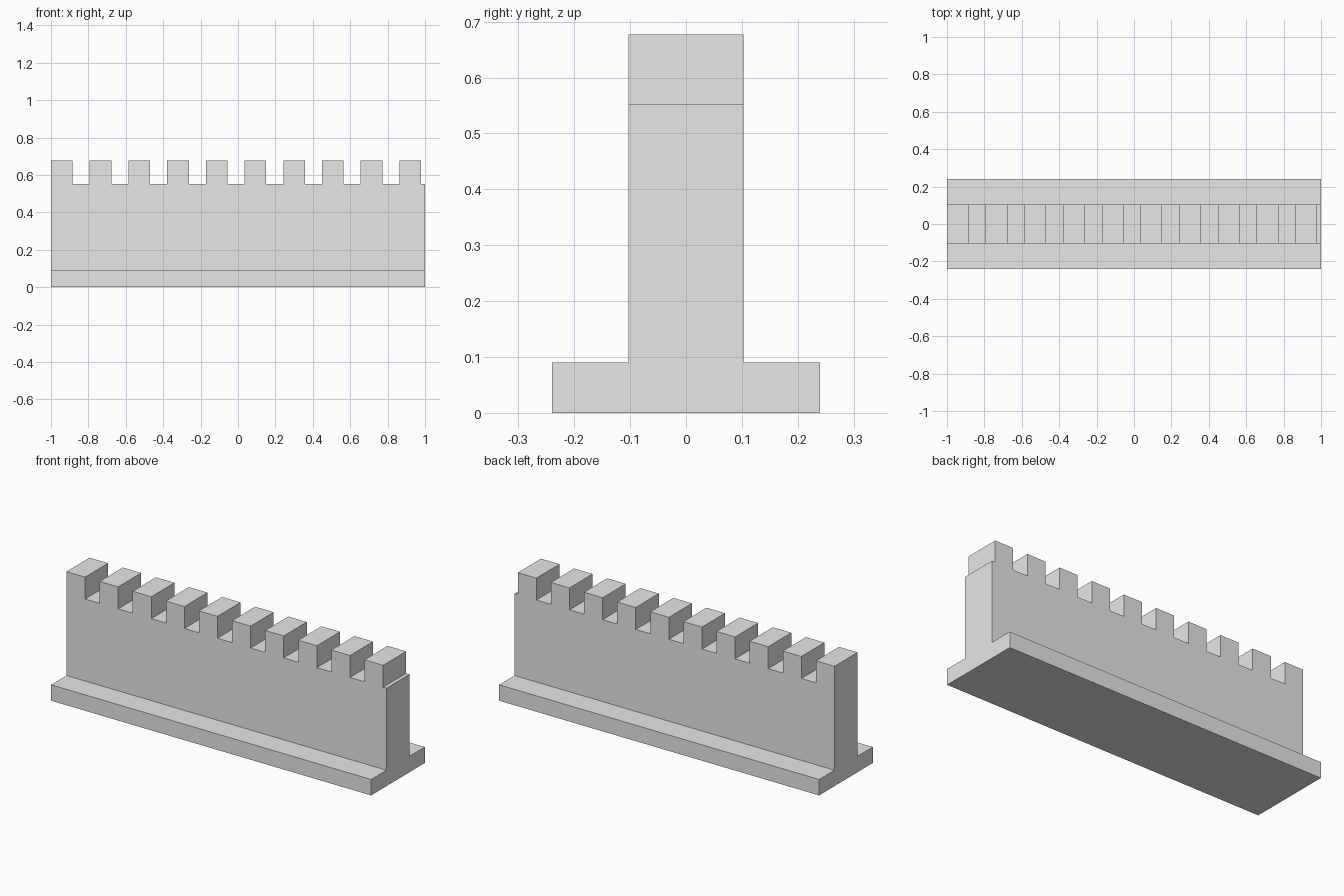
import bpy
import bmesh

cube = bpy.data.objects.get("Cube")
if cube:
    bpy.data.objects.remove(cube, do_unlink=True)

# Dimensions
BASE_Y, BASE_Z = 0.24, 0.09
WALL_Y, WALL_Z, TOP_Z = 0.103, 0.553, 0.677
PITCH, MERLON, COUNT = 0.207, 0.116, 10

stone = bpy.data.materials.new("light_grey_stone")
stone.use_nodes = True
colour = (0.8, 0.8, 0.8, 1)
stone.diffuse_color = colour
stone.node_tree.nodes["Principled BSDF"].inputs["Base Color"].default_value = colour


def extrude_profile(bm, points, depth):
    """Fill a closed profile and sweep it along the depth vector."""
    face = bm.faces.new([bm.verts.new(p) for p in points])
    swept = bmesh.ops.extrude_face_region(bm, geom=[face], use_keep_orig=True)
    verts = [v for v in swept["geom"] if isinstance(v, bmesh.types.BMVert)]
    bmesh.ops.translate(bm, verts=verts, vec=depth)
    bmesh.ops.recalc_face_normals(bm, faces=bm.faces)


def make_object(name, bm):
    mesh = bpy.data.meshes.new(name)
    bm.to_mesh(mesh)
    bm.free()
    mesh.materials.append(stone)
    obj = bpy.data.objects.new(name, mesh)
    bpy.context.collection.objects.link(obj)
    return obj


# Wall with its footing: one T-shaped section swept along x
half = [(BASE_Y, 0), (BASE_Y, BASE_Z), (WALL_Y, BASE_Z), (WALL_Y, TOP_Z)]
section = half + [(-y, z) for y, z in reversed(half)]
bm = bmesh.new()
extrude_profile(bm, [(-1, y, z) for y, z in section], (2, 0, 0))
wall = make_object("battlement_wall", bm)

# Gap cutters between merlons; the last one trims the end of the wall
bm = bmesh.new()
for i in range(COUNT):
    x0 = -1 + i * PITCH + MERLON
    x1 = x0 + PITCH - MERLON
    outline = [(x0, WALL_Z), (x1, WALL_Z), (x1, 1), (x0, 1)]
    extrude_profile(bm, [(x, -0.3, z) for x, z in outline], (0, 0.6, 0))
cutter = make_object("gap_cutter", bm)
cutter.hide_render = True

# Cut the gaps and keep the finished mesh
cut = wall.modifiers.new("gaps", "BOOLEAN")
cut.operation = "DIFFERENCE"
cut.solver = "EXACT"
cut.object = cutter
bpy.context.view_layer.update()
graph = bpy.context.evaluated_depsgraph_get()
finished = bpy.data.meshes.new_from_object(wall.evaluated_get(graph))
wall.modifiers.clear()
wall.data = finished
bpy.data.objects.remove(cutter, do_unlink=True)
